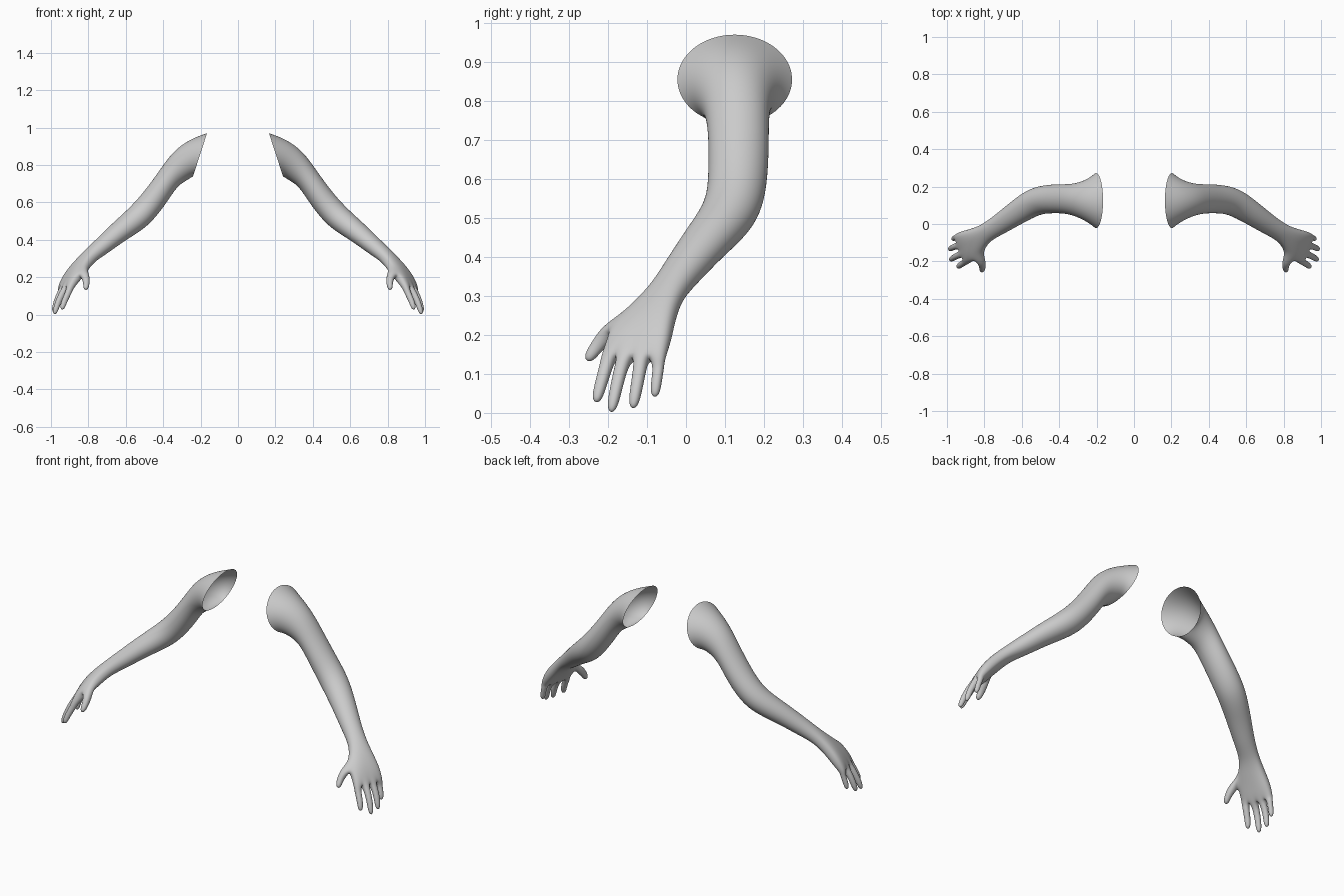
import bpy, bmesh, math
from mathutils import Vector as V

skin = bpy.data.materials.new("light_grey")
skin.diffuse_color = (0.6, 0.6, 0.6, 1)

# centre, limb direction, across direction, half width, half thickness, flatness (0 oval, 1 flat palm)
SECTIONS = [
    ((0.203, 0.125, 0.855), (0.95, 0, 0.31), (0, 1, 0), 0.147, 0.121, 0),         # open shoulder rim
    ((0.255, 0.125, 0.835), (1, 0, -0.05), (0, 1, 0), 0.110, 0.102, 0),
    ((0.320, 0.130, 0.790), (0.9, 0, -0.32), (0, 1, 0), 0.084, 0.086, 0),
    ((0.374, 0.135, 0.727), (0.75, 0, -0.66), (0, 1, 0), 0.077, 0.064, 0),
    ((0.442, 0.135, 0.625), (0.70, 0, -0.72), (0, 1, 0), 0.077, 0.067, 0),
    ((0.530, 0.125, 0.520), (0.70, -0.3, -0.65), (0.35, 0.94, 0), 0.076, 0.070, 0),  # elbow
    ((0.635, 0.055, 0.445), (0.74, -0.5, -0.5), (0.56, 0.83, 0), 0.064, 0.056, 0),
    ((0.730, -0.010, 0.363), (0.70, -0.45, -0.55), (0.56, 0.83, 0), 0.053, 0.047, 0),
    ((0.797, -0.050, 0.310), (0.65, -0.45, -0.62), (0.52, 0.85, 0), 0.048, 0.036, 0.2),  # wrist
    ((0.845, -0.087, 0.255), (0.6, -0.4, -0.7), (0.45, 0.89, 0), 0.066, 0.034, 0.6),
    ((0.888, -0.115, 0.200), (0.55, -0.33, -0.77), (0.36, 0.93, 0), 0.082, 0.029, 1),
    ((0.922, -0.135, 0.145), (0.5, -0.25, -0.83), (0.34, 0.94, 0), 0.084, 0.021, 1),  # knuckles
]
# finger centre points and radii, from the thumb side outwards
FINGERS = [
    [((0.905, -0.205, 0.120), 0.017), ((0.928, -0.218, 0.075), 0.016), ((0.943, -0.232, 0.024), 0.013)],
    [((0.940, -0.167, 0.115), 0.017), ((0.965, -0.180, 0.060), 0.016), ((0.983, -0.193, -0.002), 0.013)],
    [((0.951, -0.118, 0.115), 0.017), ((0.973, -0.127, 0.065), 0.016), ((0.987, -0.137, 0.008), 0.013)],
    [((0.948, -0.070, 0.120), 0.015), ((0.960, -0.075, 0.085), 0.014), ((0.969, -0.081, 0.038), 0.012)],
]
THUMB = [((0.816, -0.200, 0.205), 0.023), ((0.809, -0.228, 0.172), 0.018), ((0.814, -0.256, 0.131), 0.014)]


def section(bm, c, t, a, w, h, flat):
    """Ring of ten points, five on the back of the limb and five on the inside."""
    t = V(t).normalized()
    a = V(a)
    a = (a - t * a.dot(t)).normalized()
    up = t.cross(a)
    ring = []
    for side in (1, -1):
        for i in range(5):
            k = i if side == 1 else 4 - i
            ang = math.radians(162 - 36 * k)
            x = (1 - flat) * math.cos(ang) / 0.936 + flat * (k / 2 - 1) * 1.05
            y = (1 - flat) * math.sin(ang) / 0.936 + flat * (0.85 if k in (0, 4) else 1.15)
            ring.append(bm.verts.new(V(c) + a * w * x + up * h * y * side))
    return ring


def bridge(bm, r0, r1, skip=-1):
    n = len(r0)
    for i in range(n):
        if i != skip:
            bm.faces.new((r0[i], r0[(i + 1) % n], r1[(i + 1) % n], r1[i]))


def digit(bm, base, path):
    """Grow a square tube from four base vertices along the path and cap it."""
    mid = sum((v.co for v in base), V()) / 4
    e = base[0].co + base[1].co - base[2].co - base[3].co
    f = base[1].co + base[2].co - base[0].co - base[3].co
    prev, ring = mid, base
    for p, r in path:
        p = V(p)
        t = (p - prev).normalized()
        e1 = (e - t * e.dot(t)).normalized()
        e2 = t.cross(e1)
        if e2.dot(f) < 0:
            e2 = -e2
        s = r * 1.06
        new = [bm.verts.new(p + e1 * s * i + e2 * s * j) for i, j in ((1, -1), (1, 1), (-1, 1), (-1, -1))]
        bridge(bm, ring, new)
        prev, ring = p, new
    bm.faces.new(ring)


def build_arm(name, sign):
    bm = bmesh.new()
    rings = [section(bm, *s) for s in SECTIONS]
    # limb and palm, leaving a gap on the side where the thumb grows
    for i in range(len(rings) - 1):
        bridge(bm, rings[i], rings[i + 1], 9 if i == 9 else -1)
    # four fingers from the end of the palm
    end = rings[-1]
    for k, path in enumerate(FINGERS):
        digit(bm, [end[k], end[k + 1], end[8 - k], end[9 - k]], path)
    # thumb
    digit(bm, [rings[9][0], rings[9][9], rings[10][9], rings[10][0]], THUMB)
    for v in bm.verts:
        v.co.x *= sign
    bmesh.ops.recalc_face_normals(bm, faces=bm.faces)
    me = bpy.data.meshes.new(name)
    bm.to_mesh(me)
    bm.free()
    me.materials.append(skin)
    me.shade_smooth()
    ob = bpy.data.objects.new(name, me)
    bpy.context.collection.objects.link(ob)
    sub = ob.modifiers.new("smooth", 'SUBSURF')
    sub.levels = sub.render_levels = 3


build_arm("left_arm", 1)
build_arm("right_arm", -1)
